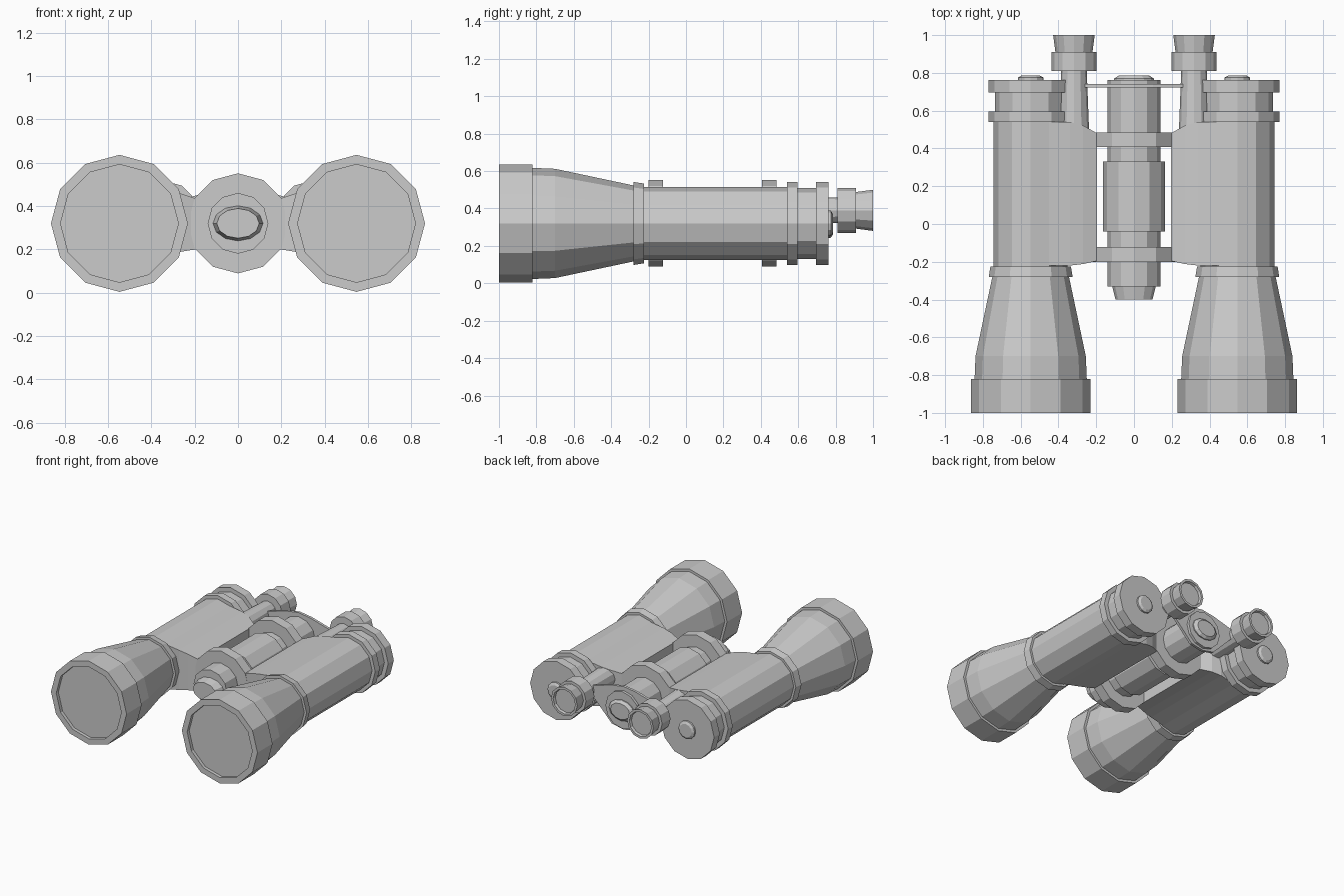
import bpy, bmesh, math

old = bpy.data.objects.get("Cube")
if old:
    bpy.data.objects.remove(old, do_unlink=True)

grey = bpy.data.materials.new("plain_grey")
grey.use_nodes = True
colour = (0.6, 0.6, 0.6, 1)
grey.diffuse_color = colour
grey.node_tree.nodes["Principled BSDF"].inputs["Base Color"].default_value = colour

AXIS_Z = 0.32
SIDES = 12


def finish(name, bm):
    bmesh.ops.recalc_face_normals(bm, faces=bm.faces)
    mesh = bpy.data.meshes.new(name)
    bm.to_mesh(mesh)
    bm.free()
    mesh.materials.append(grey)
    obj = bpy.data.objects.new(name, mesh)
    bpy.context.collection.objects.link(obj)
    return obj


def loft(name, rings):
    """Join equal rings of points into a capped solid."""
    bm = bmesh.new()
    rows = [[bm.verts.new(p) for p in ring] for ring in rings]
    n = len(rows[0])
    for a, b in zip(rows, rows[1:]):
        for i in range(n):
            j = (i + 1) % n
            bm.faces.new((a[i], a[j], b[j], b[i]))
    bm.faces.new(rows[0])
    bm.faces.new(rows[-1])
    return finish(name, bm)


def turned(name, x, z, profile, flat=1.0):
    """Twelve-sided solid along y from (y, radius) pairs."""
    rings = []
    for y, r in profile:
        angles = [math.tau * i / SIDES for i in range(SIDES)]
        rings.append([(x + r * math.cos(a), y, z + r * flat * math.sin(a)) for a in angles])
    return loft(name, rings)


for side, s in (("left", 1), ("right", -1)):
    # Main barrel with recessed front lens and stepped collars
    turned(side + "_barrel", s * 0.547, AXIS_Z, [
        (-0.975, 0.272), (-1, 0.272), (-1, 0.316), (-0.82, 0.316),
        (-0.82, 0.297), (-0.70, 0.292), (-0.28, 0.203), (-0.28, 0.222),
        (-0.225, 0.213), (-0.225, 0.196), (0.54, 0.196), (0.54, 0.222),
        (0.595, 0.222), (0.595, 0.19), (0.695, 0.19), (0.695, 0.222), (0.762, 0.222)])
    turned(side + "_rear_knob", s * 0.547, AXIS_Z, [(0.75, 0.068), (0.775, 0.068), (0.785, 0.05)])

    # Prism housing sloping from barrel to hinge: x, y range, z range
    sections = [(0.547, -0.22, 0.54, 0.126, 0.514), (0.45, -0.22, 0.54, 0.15, 0.49),
                (0.34, -0.22, 0.54, 0.175, 0.475), (0.27, -0.212, 0.522, 0.188, 0.46),
                (0.195, -0.195, 0.48, 0.2, 0.435)]
    loft(side + "_prism_housing", [
        [(s * x, y0, z0), (s * x, y1, z0), (s * x, y1, z1), (s * x, y0, z1)]
        for x, y0, y1, z0, z1 in sections])

    # Eyepiece with hollow cup
    turned(side + "_eyepiece", s * 0.318, 0.39, [
        (0.40, 0.08), (0.50, 0.08), (0.81, 0.068), (0.81, 0.12), (0.91, 0.12),
        (0.91, 0.098), (1.0, 0.11), (1.0, 0.092), (0.98, 0.088)])

# Central hinge: shaft, grip wheel, lugs and end plugs
turned("hinge_shaft", 0, AXIS_Z, [(-0.33, 0.14), (0.762, 0.14)])
turned("focus_wheel", 0, AXIS_Z, [(-0.04, 0.165), (0.33, 0.165)])
for name, y in (("front_lug", -0.2), ("rear_lug", 0.407)):
    turned(name, 0, AXIS_Z, [(y, 0.231), (y + 0.077, 0.231)])
turned("front_plug", 0, AXIS_Z, [(-0.32, 0.118), (-0.4, 0.098)], 0.7)
turned("rear_plug", 0, AXIS_Z, [(0.75, 0.105), (0.77, 0.105), (0.787, 0.08)], 0.75)

# Thin bridge plate tying both eyepieces to the shaft
half = [(0, 0.49), (0.1, 0.475), (0.26, 0.43), (0.26, 0.35), (0.1, 0.185), (0, 0.165)]
outline = half + [(-x, z) for x, z in reversed(half[1:-1])]
loft("bridge_plate", [[(x, y, z) for x, z in outline] for y in (0.722, 0.742)])
